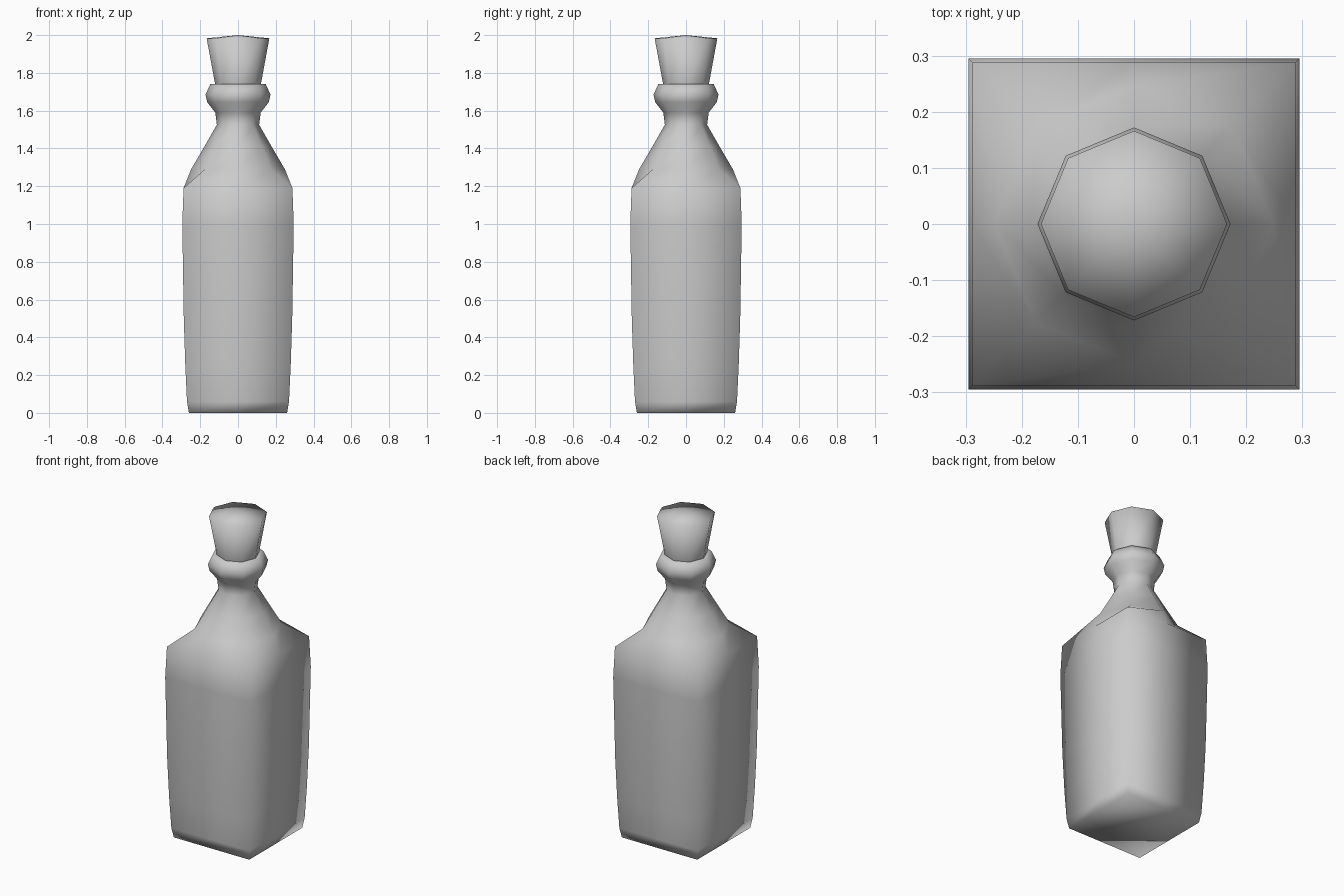
import bpy, bmesh
from math import cos, sin, pi

if "Cube" in bpy.data.objects:
    bpy.data.objects.remove(bpy.data.objects["Cube"])


def ring(bm, r, z, square=False):
    # eight points: on a circle, or corners and side middles of a square
    verts = []
    for i in range(8):
        a = i * pi / 4
        k = r * (2 ** 0.5 if square and i % 2 else 1)
        verts.append(bm.verts.new((k * cos(a), k * sin(a), z)))
    return verts


def loft(name, sections, top_z):
    bm = bmesh.new()
    rings = [ring(bm, *s) for s in sections]
    for a, b in zip(rings, rings[1:]):
        for i in range(8):
            j = (i + 1) % 8
            bm.faces.new((a[i], a[j], b[j], b[i]))
    bm.faces.new(rings[0][::-1])
    tip = bm.verts.new((0, 0, top_z))
    for i in range(8):
        bm.faces.new((rings[-1][i], rings[-1][(i + 1) % 8], tip))
    bmesh.ops.recalc_face_normals(bm, faces=bm.faces)
    for f in bm.faces:
        f.smooth = True
    me = bpy.data.meshes.new(name)
    bm.to_mesh(me)
    bm.free()
    ob = bpy.data.objects.new(name, me)
    bpy.context.collection.objects.link(ob)
    return ob


# bottle: square body, octagonal shoulder, neck and lip
loft("bottle", [
    (0.26, 0.0, True), (0.27, 0.06, True), (0.279, 0.25, True),
    (0.287, 0.5, True), (0.295, 1.0, True), (0.288, 1.19, True),
    (0.248, 1.29), (0.178, 1.41), (0.112, 1.525), (0.12, 1.59), (0.163, 1.645),
    (0.172, 1.685), (0.147, 1.74), (0.115, 1.74),
], 1.74)

# stopper: flared, with a slightly domed top
loft("stopper", [(0.117, 1.70), (0.122, 1.745), (0.166, 1.983)], 2.0)
